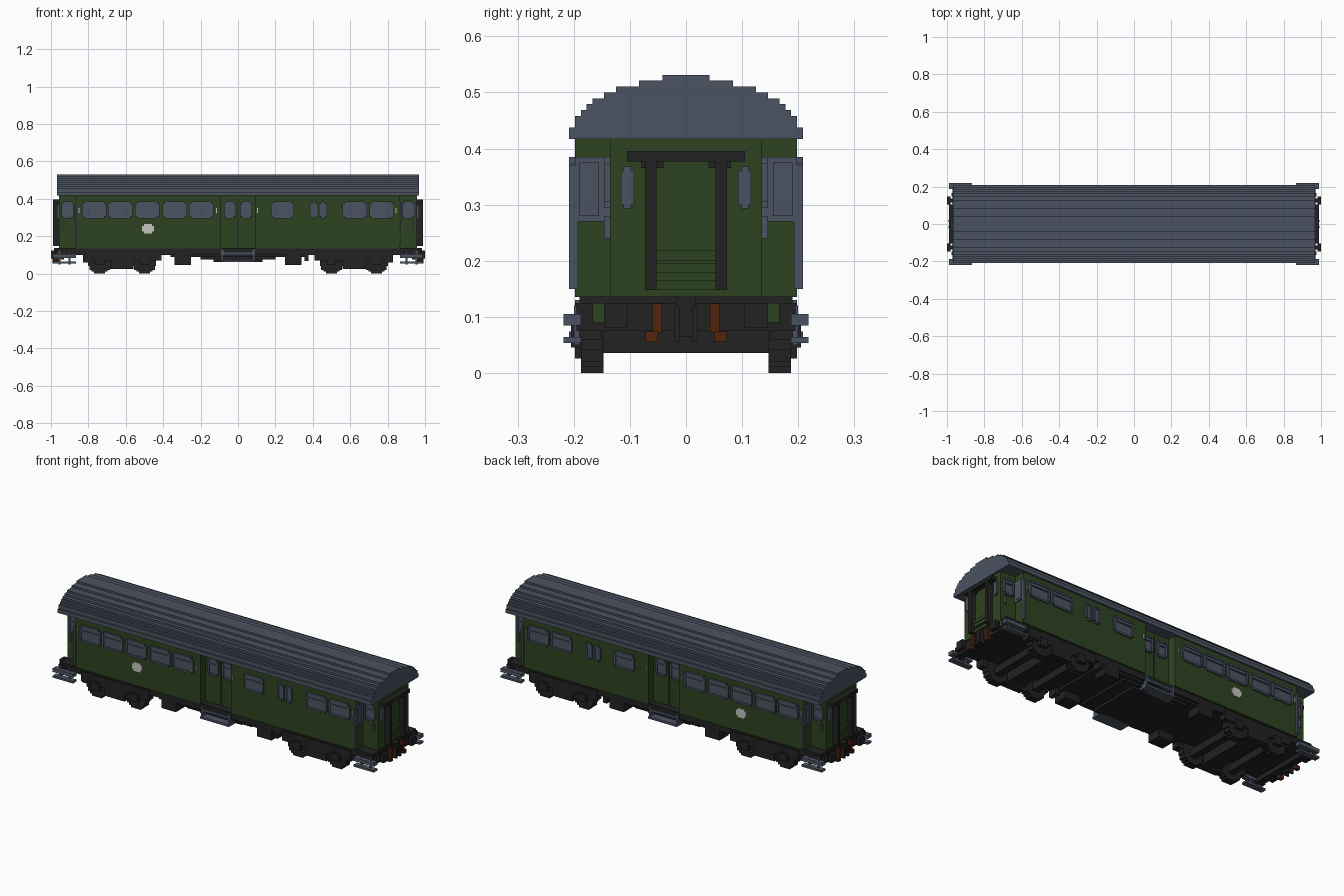
import bpy, bmesh
from mathutils import Vector

cube = bpy.data.objects.get("Cube")
if cube:
    bpy.data.objects.remove(cube)


def material(name, r, g, b):
    m = bpy.data.materials.new(name)
    m.use_nodes = True
    m.diffuse_color = (r, g, b, 1)
    bsdf = m.node_tree.nodes["Principled BSDF"]
    bsdf.inputs["Base Color"].default_value = (r, g, b, 1)
    bsdf.inputs["Roughness"].default_value = 0.8
    return m


GREEN = material("dark green", .027, .056, .015)
GREY = material("slate grey", .07, .086, .12)
BLACK = material("soft black", .016, .016, .016)
RUST = material("rust brown", .085, .018, .004)
WHITE = material("pale grey", .55, .55, .52)

parts = {}
U = 1 / 96  # size of one step


def box(name, mat, x, y, z, mx=False, my=False):
    """Add a box given by (low, high) ranges, mirrored across x and/or y."""
    bm = parts.setdefault(name, (bmesh.new(), mat))[0]
    for sx in ((1, -1) if mx else (1,)):
        for sy in ((1, -1) if my else (1,)):
            verts = bmesh.ops.create_cube(bm, size=1)["verts"]
            for v in verts:
                v.co = Vector((sx * (x[0] + (v.co.x + .5) * (x[1] - x[0])),
                               sy * (y[0] + (v.co.y + .5) * (y[1] - y[0])),
                               z[0] + (v.co.z + .5) * (z[1] - z[0])))


def window(name, x0, x1, y, mx=False, z=(.294, .385), split=.65):
    """Framed window with stepped corners on both long sides."""
    t, out = U, (y - .002, y + U)
    box(name, GREY, (x0, x1), (y - .002, y + U / 2), (z[0] + t, z[1] - t), mx, True)
    for zz in ((z[0], z[0] + t), (z[1] - t, z[1])):
        box(name, GREY, (x0 + t, x1 - t), out, zz, mx, True)
    for xx in ((x0, x0 + t), (x1 - t, x1)):
        box(name, GREY, xx, out, (z[0] + t, z[1] - t), mx, True)
    if split:
        m = z[0] + (z[1] - z[0]) * split
        box(name, GREY, (x0 + t, x1 - t), out, (m, m + t / 2), mx, True)


# Body shell: wide saloons, set-back middle entrance, narrow end vestibules
TOP = 40 * U
SIDE, ENTRY, VEST = 19 * U, .15, 13 * U
box("saloon_walls", GREEN, (.094, .865), (-SIDE, SIDE), (.135, TOP), mx=True)
box("middle_entrance", GREEN, (-.094, .094), (-ENTRY, ENTRY), (.11, TOP))
box("vestibules", GREEN, (.865, .958), (-VEST, VEST), (.125, TOP), mx=True)

# Stepped barrel roof, extruded from a mirrored profile
widths = [20, 20, 19, 19, 18, 17, 16, 14, 12, 8, 4]
half = []
for i, w in enumerate(widths):
    half += [(w * U, TOP + i * U), (w * U, TOP + (i + 1) * U)]
profile = half + [(-y, z) for y, z in reversed(half)]
bm = bmesh.new()
face = bm.faces.new([bm.verts.new((-.967, y, z)) for y, z in profile])
ext = bmesh.ops.extrude_face_region(bm, geom=[face])["geom"]
bmesh.ops.translate(bm, vec=(1.934, 0, 0),
                    verts=[g for g in ext if isinstance(g, bmesh.types.BMVert)])
bmesh.ops.dissolve_limit(bm, angle_limit=.01, verts=bm.verts[:], edges=bm.edges[:])
parts["roof"] = (bm, GREY)

# Saloon windows
for x0 in (-.834, -.695, -.55, -.404, -.262, .56, .703):
    window("saloon_windows", x0, x0 + .13, SIDE)
window("saloon_windows", .176, .30, SIDE)
for x0 in (.385, .434):
    window("narrow_windows", x0, x0 + .042, SIDE, split=0)

# Entrance doors, handles and rails
for x0 in (-.076, .012):
    window("middle_door_windows", x0, x0 + .064, ENTRY)
box("door_seam", BLACK, (-.002, .002), (ENTRY, ENTRY + .003), (.13, .40), my=True)
window("end_door_windows", .878, .945, VEST, mx=True)
box("end_door_handles", GREY, (.93, .94), (VEST, VEST + U), (.24, .28), True, True)
box("corner_rails", GREY, (.86, .87), (SIDE - .005, 20 * U), (.15, .37), True, True)
box("recess_windows", GREY, (.864, .87), (VEST, SIDE), (.27, .385), True, True)
box("recess_windows", GREY, (.866, .874), (.155, .19), (.28, .375), True, True)
for x0 in (-.85, -.115, .105, .845):
    box("white_handles", WHITE, (x0 - .003, x0 + .003), (SIDE - .002, SIDE + .006),
        (.325, .35), my=True)

# Plain side plaques
box("side_plaques", WHITE, (-.513, -.45), (SIDE - .002, SIDE + .005), (.226, .256), my=True)
box("side_plaques", WHITE, (-.503, -.46), (SIDE - .002, SIDE + .005), (.216, .266), my=True)

# Gangway frame, end door ribs and lamps
box("gangway_frame", BLACK, (.95, .988), (.053, .073), (.148, .385), True, True)
box("gangway_frame", BLACK, (.95, .988), (-.105, .105), (.377, .396), True)
box("gangway_frame", BLACK, (.95, .975), (.04, .08), (.365, .38), True, True)
for z in (.148, .178, .2):
    box("end_door_ribs", GREEN, (.95, .968), (-.053, .053), (z, z + .018), True)
box("end_lamps", GREY, (.95, .968), (.093, .116), (.30, .36), True, True)
box("end_lamps", GREY, (.95, .968), (.098, .111), (.293, .368), True, True)

# Underframe and belly equipment
box("underframe", BLACK, (-.965, .965), (-.19, .19), (.1, .136))
box("belly", BLACK, (-.36, .36), (-.18, .18), (.088, .105))
box("belly", BLACK, (-.2, .2), (-.165, .165), (.075, .1))
box("belly", BLACK, (-.13, .13), (-.15, .15), (.062, .08))
box("equipment_boxes", BLACK, (.25, .34), (.11, .19), (.047, .11), True, True)
box("equipment_boxes", BLACK, (.355, .378), (.14, .19), (.067, .11), False, True)

# Bogies: stepped wheels, axles, side frames and bolsters
for c in (.50, .74):
    for hw, z0, z1 in ((.03, 0, U), (.042, U, 2 * U), (.055, 2 * U, 4 * U), (.062, 4 * U, .105)):
        box("wheels", BLACK, (c - hw, c + hw), (.147, .187), (z0, z1), True, True)
    box("axles", BLACK, (c - .02, c + .02), (-.15, .15), (.036, .075), True)
    box("axle_boxes", BLACK, (c - .025, c + .025), (.185, .205), (.045, .09), True, True)
box("bogie_frames", BLACK, (.41, .83), (.16, .198), (.07, .125), True, True)
box("bogie_frames", BLACK, (.56, .685), (.16, .198), (.026, .08), True, True)
box("bogie_frames", BLACK, (.785, .83), (.15, .19), (.06, .11), True, True)
box("bogie_bolsters", BLACK, (.575, .665), (-.16, .16), (.036, .11), True)

# End steps on hangers and middle entrance steps
for z in ((.053, .064), (.085, .105)):
    box("end_steps", GREY, (.865, .99), (.187, .218), z, True, True)
for x in (.895, .95):
    box("step_hangers", GREY, (x, x + U), (.19, .2), (.05, .12), True, True)
for z, y in (((.062, .074), 20 * U), ((.1, .113), 19 * U)):
    box("middle_steps", GREY, (-.088, .088), (.14, y), z, my=True)
box("middle_step_sides", GREY, (.078, .09), (.14, SIDE), (.062, .13), True, True)
box("middle_step_backs", BLACK, (-.088, .088), (.13, .165), (.062, .12), my=True)

# Buffers, coupler, brake hoses and small end brackets
box("buffers", BLACK, (.96, .982), (.115, .137), (.088, .118), True, True)
box("buffers", BLACK, (.98, 1), (.104, .146), (.08, .125), True, True)
box("buffer_beams", BLACK, (.93, .97), (-.195, .195), (.075, .125), True)
box("end_brackets", GREEN, (.96, .975), (.146, .167), (.09, .125), True, True)
box("couplers", BLACK, (.96, .992), (.012, .021), (.055, .12), True, True)
box("couplers", BLACK, (.96, .985), (-.018, .018), (.065, .136), True)
box("brake_hoses", RUST, (.965, .985), (.043, .06), (.072, .124), True, True)
box("brake_hoses", RUST, (.965, .99), (.05, .072), (.055, .074), True, True)

# Turn each collected part into an object
for name, (bm, mat) in parts.items():
    bmesh.ops.recalc_face_normals(bm, faces=bm.faces[:])
    mesh = bpy.data.meshes.new(name)
    bm.to_mesh(mesh)
    bm.free()
    mesh.materials.append(mat)
    bpy.context.scene.collection.objects.link(bpy.data.objects.new(name, mesh))
